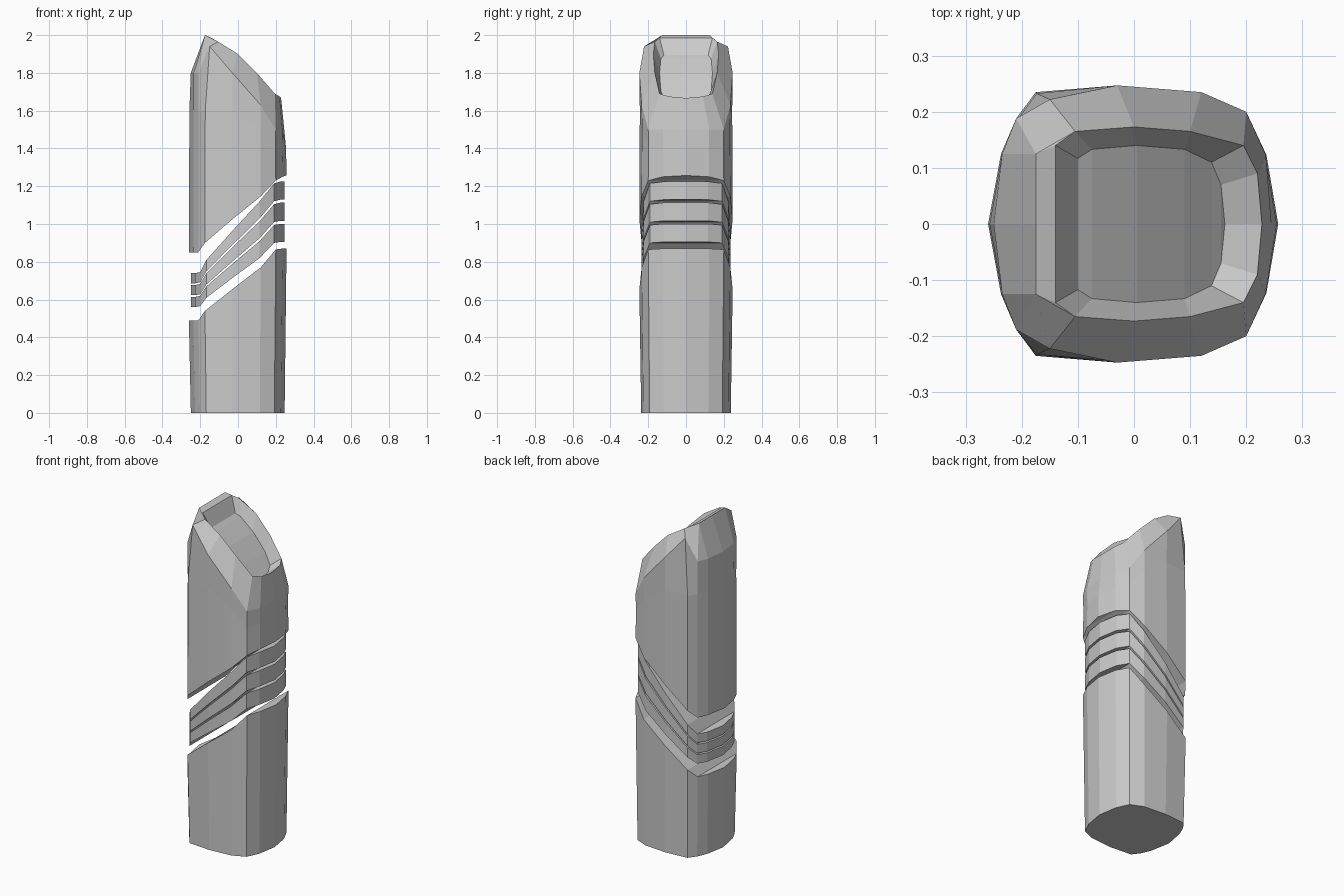
import bpy, bmesh

if "Cube" in bpy.data.objects:
    bpy.data.objects.remove(bpy.data.objects["Cube"])

# Half cross-section (x, y), from the back edge round to the front edge
SECTION = [(-.26, 0), (-.237, .125), (-.21, .188), (-.175, .235), (-.03, .247),
           (.12, .235), (.2, .2), (.236, .123), (.257, 0)]


def level(zs, scale=1.0):
    """Half ring: the section at given heights (one number or one per point)."""
    if not isinstance(zs, list):
        zs = [zs] * 9
    return [(x * scale, y * scale, z) for (x, y), z in zip(SECTION, zs)]


def blend(a, b, t):
    return [p + (q - p) * t for p, q in zip(a, b)]


def loft(name, halves):
    """Mirror half rings in y, bridge them and close both ends with strips."""
    bm = bmesh.new()
    rings = []
    for h in halves:
        full = h + [(x, -y, z) for x, y, z in h[-2:0:-1]]
        rings.append([bm.verts.new(p) for p in full])
    n = 16
    for a, b in zip(rings, rings[1:]):
        for i in range(n):
            j = (i + 1) % n
            bm.faces.new((a[i], a[j], b[j], b[i]))
    for r in (rings[0], rings[-1]):
        bm.faces.new((r[1], r[0], r[15]))
        for i in range(1, 7):
            bm.faces.new((r[i], r[i + 1], r[15 - i], r[16 - i]))
        bm.faces.new((r[7], r[8], r[9]))
    bmesh.ops.remove_doubles(bm, verts=bm.verts, dist=1e-5)
    bmesh.ops.recalc_face_normals(bm, faces=bm.faces)
    mesh = bpy.data.meshes.new(name)
    bm.to_mesh(mesh)
    bm.free()
    ob = bpy.data.objects.new(name, mesh)
    bpy.context.collection.objects.link(ob)
    return ob


# Lower column with slanted top
lower_top = [.49, .49, .49, .54, .655, .77, .865, .87, .87]
loft("lower_column", [level(0, .96), level(lower_top)])

# Three slanted floating bands
band_low = [.56, .56, .565, .61, .715, .82, .90, .905, .905]
band_high = [.74, .74, .745, .81, .965, 1.12, 1.215, 1.225, 1.225]
for k, (t0, t1) in enumerate([(0, .30), (.35, .65), (.70, 1)]):
    loft(f"band_{k + 1}", [level(blend(band_low, band_high, t0), .955),
                           level(blend(band_low, band_high, t1), .955)])

# Upper column: slanted base, shoulder, bevelled tip, rim and recess
upper_base = [.85, .85, .85, .90, 1.025, 1.146, 1.23, 1.25, 1.257]
middle = level([1.6, 1.6, 1.6, 1.6, 1.6, 1.5, 1.4, 1.4, 1.4], .99)
shoulder = [(-.25, 0, 1.8), (-.235, .125, 1.8), (-.21, .188, 1.8),
            (-.15, .222, 1.94), (-.03, .247, 1.8), (.12, .235, 1.63),
            (.2, .2, 1.5), (.235, .123, 1.5), (.245, 0, 1.5)]
front_rim = [(-.105, .165, 1.965), (0, .173, 1.9), (.1, .165, 1.8),
             (.195, .14, 1.69), (.22, .09, 1.675), (.228, 0, 1.667)]
tip = [(-.175, 0, 2), (-.175, .125, 2), (-.175, .125, 2)] + front_rim
rim = [(-.14, 0, 1.985), (-.14, .14, 1.985), (-.14, .14, 1.985)] + front_rim
floor = [(-.1, 0, 1.895), (-.1, .06, 1.895), (-.1, .117, 1.895),
         (-.075, .133, 1.875), (.005, .14, 1.8), (.09, .133, 1.705),
         (.138, .11, 1.645), (.155, .07, 1.625), (.162, 0, 1.615)]
loft("upper_column", [level(upper_base), middle, shoulder, tip, rim, floor])
